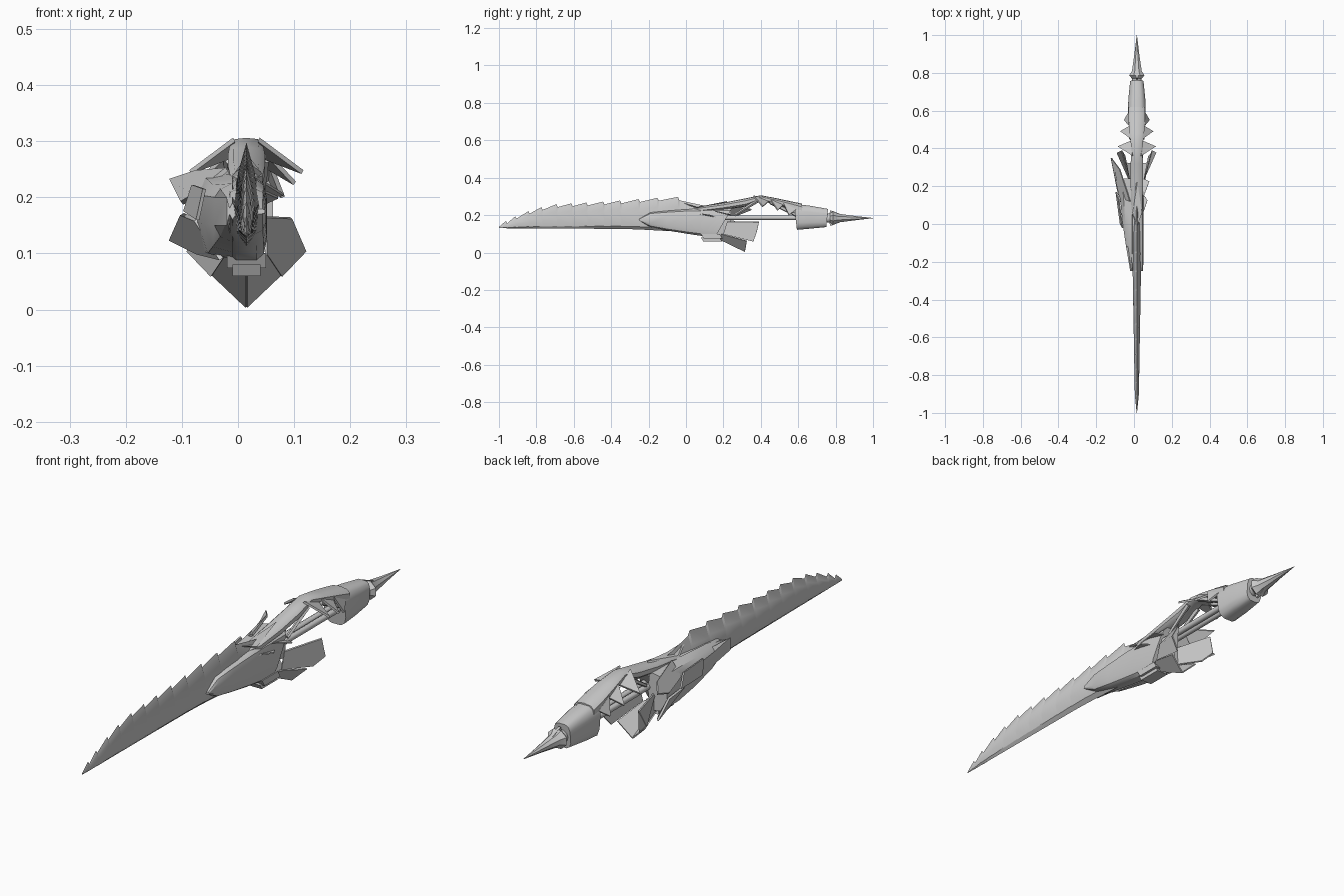
import bpy, bmesh, math
from mathutils import Vector

if "Cube" in bpy.data.objects:
    bpy.data.objects.remove(bpy.data.objects["Cube"])

CX = 0.015  # centre plane of the weapon
steel = bpy.data.materials.new("steel grey")
steel.diffuse_color = (0.6, 0.6, 0.6, 1)
steel.use_nodes = True
steel.node_tree.nodes["Principled BSDF"].inputs["Base Color"].default_value = steel.diffuse_color


def finish(name, bm, angle=30):
    bmesh.ops.remove_doubles(bm, verts=bm.verts, dist=1e-5)
    bmesh.ops.recalc_face_normals(bm, faces=bm.faces)
    me = bpy.data.meshes.new(name)
    bm.to_mesh(me)
    bm.free()
    me.materials.append(steel)
    ob = bpy.data.objects.new(name, me)
    bpy.context.collection.objects.link(ob)
    bpy.ops.object.select_all(action='DESELECT')
    ob.select_set(True)
    bpy.context.view_layer.objects.active = ob
    bpy.ops.object.shade_smooth_by_angle(angle=math.radians(angle))
    return ob


def loft(name, rings, angle=30):
    """Skin a list of closed rings and cap both ends."""
    bm = bmesh.new()
    vs = [[bm.verts.new(p) for p in r] for r in rings]
    n = len(rings[0])
    for a, b in zip(vs, vs[1:]):
        for i in range(n):
            bm.faces.new((a[i], a[(i + 1) % n], b[(i + 1) % n], b[i]))
    bm.faces.new(vs[0])
    bm.faces.new(vs[-1])
    return finish(name, bm, angle)


def plate(name, pts, t=0.006):
    """Flat plate of thickness t through the outline points."""
    p = [Vector(q) for q in pts]
    n = (p[1] - p[0]).cross(p[2] - p[0]).normalized() * t / 2
    return loft(name, [[q - n for q in p], [q + n for q in p]])


def oval(y, w, z0, z1, n=12, power=0.7, shear=0.0):
    """Squarish oval section in the xz plane, optionally leaning along y."""
    out = []
    for i in range(n):
        a = 2 * math.pi * (i + 0.5) / n
        c, s = math.cos(a), math.sin(a)
        x = math.copysign(abs(c) ** power, c)
        z = math.copysign(abs(s) ** power, s)
        out.append((CX + w * x, y + shear * z, (z0 + z1) / 2 + (z1 - z0) / 2 * z))
    return out


def rod(name, a, b, r0, r1, n=8):
    a, b = Vector(a), Vector(b)
    q = (b - a).to_track_quat('Z', 'Y')
    ring = lambda c, r: [c + q @ Vector((r * math.cos(2 * math.pi * i / n), r * math.sin(2 * math.pi * i / n), 0)) for i in range(n)]
    return loft(name, [ring(a, r0), ring(b, r1)], 50)


def interp(table, y):
    for (y0, v0), (y1, v1) in zip(table, table[1:]):
        if y <= y1:
            return v0 + (v1 - v0) * (y - y0) / (y1 - y0)
    return table[-1][1]


# Serrated blade: thin diamond section with saw teeth along the spine
top = [(-1, .137), (-.97, .165), (-.9, .2), (-.8, .237), (-.7, .258), (-.4, .275), (-.05, .3), (.1, .25)]
bottom = [(-1, .13), (-.3, .126), (-.1, .115), (.1, .105)]
width = [(-1, .001), (-.9, .011), (-.6, .016), (-.2, .023), (.1, .025)]


def blade_ring(y, drop):
    zt, zb, w = interp(top, y) - drop, interp(bottom, y), interp(width, y)
    h = zt - zb
    return [(CX, y, zt), (CX + w * .6, y, zb + h * .72), (CX + w, y, zb + h * .4), (CX + w * .7, y, zb + h * .1),
            (CX, y, zb), (CX - w * .7, y, zb + h * .1), (CX - w, y, zb + h * .4), (CX - w * .6, y, zb + h * .72)]


rings = [blade_ring(-1, 0)]
teeth = [-.96, -.91, -.84, -.77, -.69, -.61, -.53, -.44, -.35, -.25, -.15, -.04]
for y in teeth:
    rings += [blade_ring(y - .003, 0), blade_ring(y + .004, .016)]
rings.append(blade_ring(.1, .0))
loft("blade", rings, 25)

# Guard: wedge-nosed housing with a slanted rear end
loft("guard", [oval(y, w, a, b, 12, .5, s) for y, w, a, b, s in (
    (-.25, .034, .17, .18, 0), (-.19, .035, .135, .215, 0), (-.1, .036, .117, .224, 0),
    (0, .037, .1, .232, 0), (.1, .037, .088, .236, .02), (.2, .035, .08, .236, .045))], 35)
for w, z0, z1 in ((.035, .074, .1), (.025, .06, .08)):
    loft("guard_foot", [[(CX + sx * w, y + (z1 - z) * .6, z) for sx, z in ((-1, z0), (1, z0), (1, z1), (-1, z1))]
                        for y in (.08, .18)])

# Left shell: curved cheek that flares into two horns at the back
shell = []
for y, x, zt, zm, zb in ((-.25, -.02, .18, .175, .17), (-.12, -.042, .215, .175, .13), (.0, -.06, .222, .178, .112),
                         (.12, -.072, .232, .18, .1), (.24, -.085, .238, .18, .105)):
    shell.append([(-.01, y, zt + .01), (x * .75, y, zt), (x, y, zm + .025), (x, y, zm - .025),
                  (x * .75, y, zb), (-.01, y, zb - .01), (0, y, zm)])
loft("left_shell", shell, 35)
plate("upper_horn", [(-.02, .12, .25), (-.075, .14, .205), (-.1, .25, .19), (-.12, .35, .23), (-.075, .29, .245)], .008)
plate("lower_horn", [(-.03, .1, .09), (-.075, .12, .16), (-.1, .25, .17), (-.12, .35, .125), (-.07, .27, .1)], .008)
plate("shell_scale", [(-.06, -.02, .215), (-.072, .0, .16), (-.095, .17, .175), (-.08, .13, .222)], .006)

# Rear vanes: a V keel and two wide side plates
for s in (-1, 1):
    X = lambda d: CX + s * d
    plate("keel_vane", [(CX, .17, .075), (CX, .315, .005), (X(.06), .325, .062), (X(.035), .19, .1)], .005)
    plate("side_vane", [(X(.035), .2, .1), (X(.062), .36, .06), (X(.105), .377, .105), (X(.08), .39, .163), (X(.035), .22, .165)], .005)
    plate("guard_fin", [(X(.034), .06, .21), (X(.056), .125, .2), (X(.034), .16, .19)], .005)
    plate("guard_fin", [(X(.034), .14, .225), (X(.066), .225, .205), (X(.034), .24, .2)], .005)
    # Swept prongs around the arch
    plate("apex_prong", [(X(.022), .36, .303), (X(.1), .41, .245), (X(.03), .44, .272)], .008)
    plate("middle_prong", [(X(.03), .45, .285), (X(.086), .49, .225), (X(.035), .52, .255)], .008)
    plate("rear_prong", [(X(.04), .52, .265), (X(.065), .55, .2), (X(.042), .59, .23)], .008)
    # Struts between the arch and the grip
    rod("front_strut", (X(.025), .38, .275), (X(.02), .26, .2), .01, .007, 5)
    rod("back_strut", (X(.03), .45, .27), (X(.025), .6, .195), .012, .009, 5)
    rod("grip_rod", (X(.014), .15, .186), (X(.014), .66, .186), .012, .012)

# Arched cover over the grip, bent at its apex
loft("arch_cover", [oval(y, w, a, b, 10, .75) for y, w, a, b in (
    (.03, .012, .225, .235), (.08, .03, .215, .248), (.2, .034, .228, .266), (.32, .034, .246, .29),
    (.4, .03, .278, .306), (.48, .04, .255, .291), (.56, .046, .228, .274), (.62, .046, .2, .262))], 40)
plate("spine_scale", [(CX, -.01, .262), (CX + .025, .06, .24), (CX, .22, .272), (CX - .025, .06, .24)], .008)

# Pommel block, neck and end spike
loft("pommel", [oval(y, w, a, b, 12, .6, s) for y, w, a, b, s in (
    (.585, .048, .12, .262, -.008), (.66, .046, .126, .252, 0), (.755, .036, .135, .234, .005))], 40)
rod("neck", (CX, .74, .184), (CX, .8, .184), .025, .025, 10)
loft("end_spike", [oval(y, w, .184 - h, .184 + h, 8, 1) for y, w, h in (
    (.77, .028, .026), (.787, .044, .04), (.81, .028, .026), (.9, .014, .013), (1, .0008, .0008))], 30)
for s in (-1, 1):
    plate("spike_fin", [(CX, .765, .184 + s * .02), (CX, .772, .184 + s * .042), (CX, .83, .184 + s * .02)], .01)
